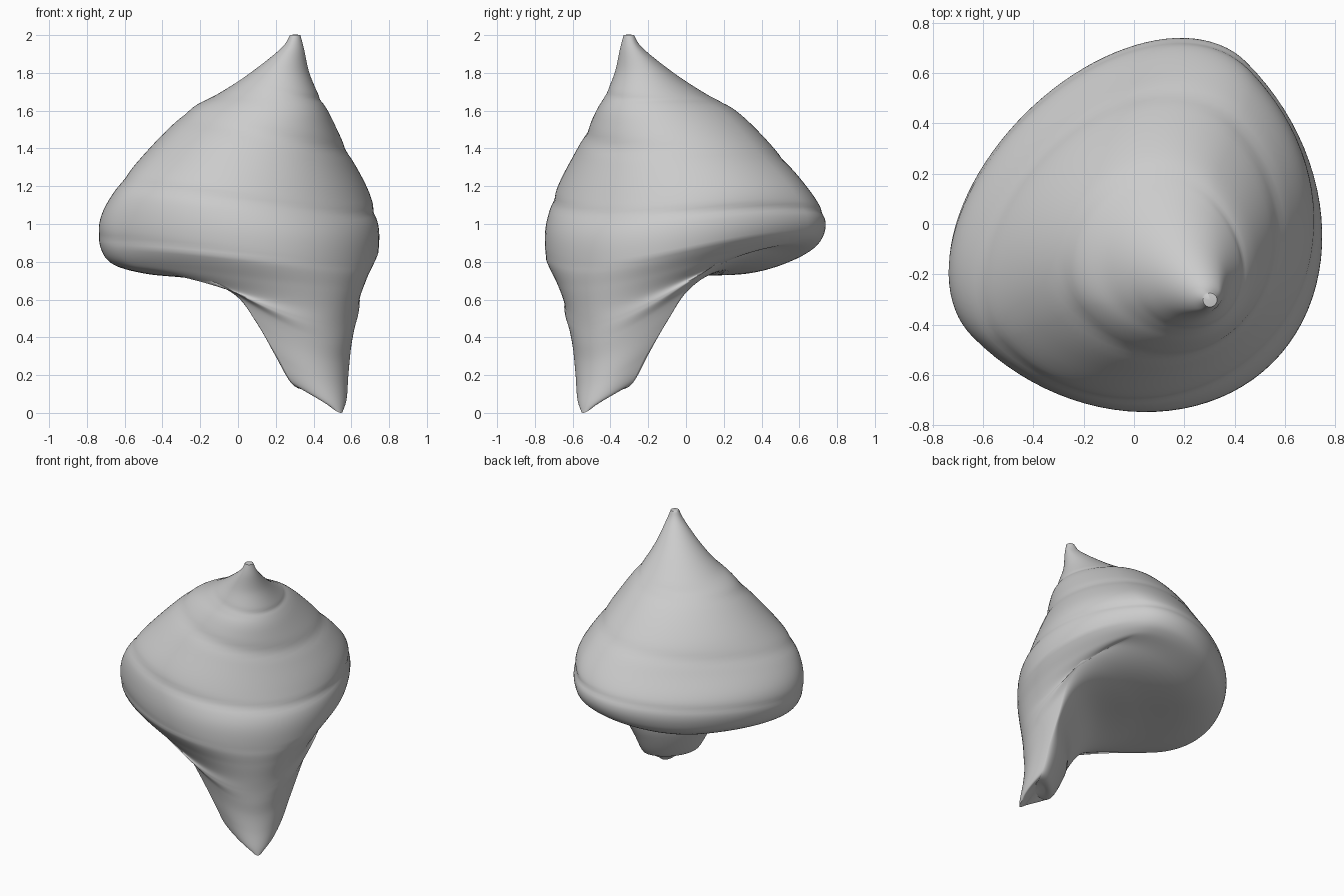
import bpy, bmesh, math
from mathutils import Vector

if "Cube" in bpy.data.objects:
    bpy.data.objects.remove(bpy.data.objects["Cube"])

# The shell is symmetric about a diagonal: u runs to the front right, v to the back right.
# Each ring: z at front, back, +v side, -v side; u of front, u of back, half width, u of widest
RINGS = [
    (2.00, 2.00, 2.00, 2.00, .455, .40, .028, .428),
    (1.93, 1.93, 1.93, 1.93, .465, .345, .06, .415),
    (1.80, 1.80, 1.80, 1.80, .475, .15, .15, .315),
    (1.67, 1.69, 1.69, 1.69, .515, -.04, .25, .21),
    (1.57, 1.60, 1.60, 1.60, .55, -.20, .36, .10),
    (1.34, 1.40, 1.40, 1.40, .61, -.38, .55, .03),
    (1.13, 1.20, 1.20, 1.20, .685, -.50, .715, -.05),
    (.95, 1.03, 1.06, 1.02, .76, -.60, .765, -.13),
    (.78, .90, .96, .87, .78, -.61, .755, -.14),
    (.66, .80, .90, .78, .77, -.55, .70, -.10),
    (.55, .735, .86, .735, .755, -.37, .61, .08),
    (.46, .725, .78, .70, .745, .00, .53, .32),
    (.37, .69, .65, .62, .74, .28, .42, .42),
    (.27, .54, .49, .48, .735, .42, .34, .48),
    (.16, .33, .31, .30, .745, .46, .255, .55),
    (.05, .14, .15, .15, .765, .54, .18, .60),
    (.00, .12, .12, .12, .77, .60, .09, .65),
]
SEG, SUB = 96, 8


def spline(i, t):
    """Catmull-Rom blend of the ring parameters."""
    n = len(RINGS) - 1
    p = [RINGS[min(max(i + k, 0), n)] for k in (-1, 0, 1, 2)]
    return [.5 * (2 * b + (c - a) * t + (2 * a - 5 * b + 4 * c - d) * t * t
                  + (3 * b - a - 3 * c + d) * t ** 3) for a, b, c, d in zip(*p)]


def ring_point(params, s, ang):
    zf, zb, zr, zl, front, back, half, mid = params
    c, sn = math.cos(ang), math.sin(ang)
    keel = 1 + max(0, min(1, (s - 8) / 3))      # the lower front narrows to a keel
    u = mid + ((front - mid) * c ** keel if c > 0 else (mid - back) * c)
    v = half * sn
    z = c * c * (zf if c > 0 else zb) + sn * sn * (zr if sn > 0 else zl)
    # spiral suture: a shallow groove with a swelling beneath it
    f = ((s - 3) / 1.7 - ang / math.tau) % 1.0
    fade = max(0, min(1, (s - 2) / 2)) * max(0, min(1, (8.3 - s) / 1.5))
    bump = fade * (.006 * math.sin(math.pi * f) - .006 * math.exp(-(min(f, 1 - f) / .09) ** 2))
    r = 1 + bump / max(half, .3)
    u, v = mid + (u - mid) * r, v * r
    return Vector(((u + v) / math.sqrt(2), (v - u) / math.sqrt(2), max(0, z)))


# shell skin: rings run down the spire, over the rim, across the underside and down the canal
bm = bmesh.new()
rows = []
for k in range((len(RINGS) - 1) * SUB + 1):
    i = min(k // SUB, len(RINGS) - 2)
    params = spline(i, k / SUB - i)
    rows.append([bm.verts.new(ring_point(params, k / SUB, math.tau * j / SEG))
                 for j in range(SEG)])
for a, b in zip(rows, rows[1:]):
    for j in range(SEG):
        n = (j + 1) % SEG
        bm.faces.new((a[j], b[j], b[n], a[n]))

# rounded spire tip and canal end
for row, lift in ((rows[0], .004), (rows[-1], .02)):
    mid = sum((v.co for v in row), Vector()) / SEG
    top = bm.verts.new(mid + Vector((0, 0, lift)))
    for j in range(SEG):
        bm.faces.new((row[j], row[(j + 1) % SEG], top))
bmesh.ops.recalc_face_normals(bm, faces=bm.faces)

mesh = bpy.data.meshes.new("shell")
bm.to_mesh(mesh)
bm.free()
shell = bpy.data.objects.new("shell", mesh)
bpy.context.collection.objects.link(shell)
bpy.context.view_layer.objects.active = shell
shell.select_set(True)
bpy.ops.object.shade_smooth_by_angle(angle=math.radians(50))
